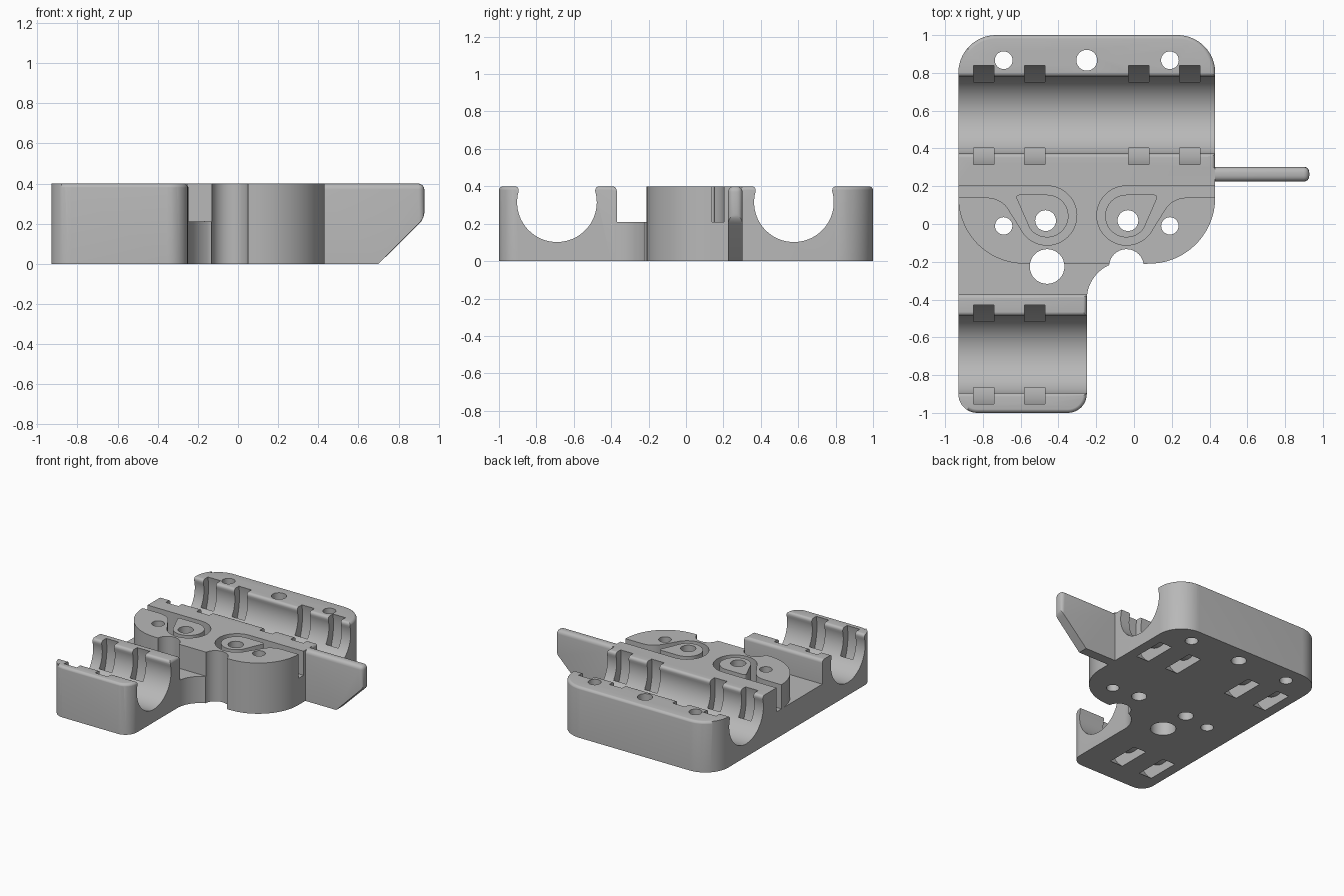
import bpy, bmesh
from math import sin, cos, radians
from mathutils import Vector

cube = bpy.data.objects.get("Cube")
if cube:
    bpy.data.objects.remove(cube, do_unlink=True)

grey = bpy.data.materials.new("light_grey_plastic")
grey.use_nodes = True
COLOUR = (0.48, 0.48, 0.48, 1)
grey.diffuse_color = COLOUR
grey.node_tree.nodes["Principled BSDF"].inputs["Base Color"].default_value = COLOUR

MID = -0.25      # symmetry line of the belt clamp
TOP = 0.4
FLOOR = 0.21     # level of pocket and belt channels


def arc(cx, cy, rx, a0, a1, n=16, ry=None):
    ry = ry or rx
    steps = [radians(a0 + (a1 - a0) * i / n) for i in range(n + 1)]
    return [(cx + rx * cos(a), cy + ry * sin(a)) for a in steps]


def prism(name, pts, lo, hi, axis="z"):
    """Closed profile swept along z (xy points), x (yz points) or y (xz points)."""
    place = {"z": lambda p, d: (p[0], p[1], d),
             "x": lambda p, d: (d, p[0], p[1]),
             "y": lambda p, d: (p[0], d, p[1])}[axis]
    bm = bmesh.new()
    ends = [[bm.verts.new(place(p, d)) for p in pts] for d in (lo, hi)]
    for ring in ends:
        bm.faces.new(ring)
    for i in range(len(pts)):
        j = (i + 1) % len(pts)
        bm.faces.new((ends[0][i], ends[0][j], ends[1][j], ends[1][i]))
    bmesh.ops.recalc_face_normals(bm, faces=bm.faces)
    mesh = bpy.data.meshes.new(name)
    bm.to_mesh(mesh)
    bm.free()
    mesh.materials.append(grey)
    obj = bpy.data.objects.new(name, mesh)
    bpy.context.collection.objects.link(obj)
    return obj


def round_edges(obj, test, width):
    bm = bmesh.new()
    bm.from_mesh(obj.data)
    chosen = [e for e in bm.edges if test(e.verts[0].co, e.verts[1].co)]
    bmesh.ops.bevel(bm, geom=chosen, offset=width, segments=4, profile=0.5, affect="EDGES")
    bm.to_mesh(obj.data)
    bm.free()


def volume(mesh):
    bm = bmesh.new()
    bm.from_mesh(mesh)
    result = bm.calc_volume(signed=True)
    bm.free()
    return result


def cut(target, cutter):
    """Subtract the cutter, taking the first solver that gives a sound solid."""
    before = volume(target.data)
    mod = target.modifiers.new("cut", "BOOLEAN")
    mod.operation = "DIFFERENCE"
    mod.object = cutter
    for solver in ("MANIFOLD", "EXACT", "FLOAT"):
        mod.solver = solver
        bpy.context.view_layer.update()
        graph = bpy.context.evaluated_depsgraph_get()
        mesh = bpy.data.meshes.new_from_object(target.evaluated_get(graph), depsgraph=graph)
        if 0.02 * before < volume(mesh) < before - 1e-7:
            target.data = mesh
            break
    target.modifiers.remove(mod)
    bpy.data.objects.remove(cutter, do_unlink=True)


def mirrored(pts):
    return [(2 * MID - x, y) for x, y in pts]


def box(x0, x1, y0, y1):
    return [(x0, y0), (x1, y0), (x1, y1), (x0, y1)]


# Carriage body: full plan outline
outline = (arc(-0.83, -0.9, 0.1, 180, 270, 10)
           + arc(-0.35, -0.9, 0.1, 270, 360, 10)
           + arc(-0.05, -0.4, 0.2, 180, 116, 12)
           + arc(0.08, 0.14, 0.35, -90, 0, 24)
           + arc(0.23, 0.8, 0.2, 0, 90, 16)
           + arc(-0.73, 0.8, 0.2, 90, 180, 16))
body = prism("carriage_body", outline, 0, TOP)

# Rounded top rims of the two bearing blocks
front_rim = (arc(-0.83, -0.9, 0.101, 180, 270, 10) + arc(-0.35, -0.9, 0.101, 270, 360, 10)
             + [(-0.249, 0), (-0.931, 0)])
rear_rim = ([(-0.931, 0), (0.431, 0)] + arc(0.23, 0.8, 0.201, 0, 90, 16)
            + arc(-0.73, 0.8, 0.201, 90, 180, 16))
for rim, area in ((front_rim, box(-0.88, 0.2, -1.2, -0.38)),
                  (rear_rim, box(-0.88, 0.7, 0.3, 1.2))):
    cutter = prism("rim_cutter", area, 0.35, 0.6)
    shape = prism("rim_shape", rim, 0.1, TOP + 0.001)
    round_edges(shape, lambda a, b: min(a.z, b.z) > TOP, 0.025)
    cut(cutter, shape)
    # drop the part of the cutter above the rounded shape
    cut(cutter, prism("rim_trim", box(-2, 2, -2, 2), TOP + 0.01, 0.7))
    cut(body, cutter)

# Low pocket in front of the clamp block
pocket = ([(-1.1, -0.37), (0.0, -0.37), (-0.05, -0.21)]
          + arc(2 * MID - 0.08, 0.14, 0.35, 270, 180, 24) + [(-1.1, 0.14)])
cut(body, prism("pocket_cutter", pocket, FLOOR, 0.6))

# Rounded front edge of the ridge behind the front bearing
edge = arc(-0.395, TOP - 0.025, 0.025, 0, 90, 5) + [(-0.395, 0.45), (-0.36, 0.45), (-0.36, 0.375)]
cut(body, prism("ridge_round_cutter", edge, -1.1, 0.0, "x"))

# Belt channels with a loop around a teardrop post, one per side
channel = ([(-1.1, 0.14), (-0.78, 0.14)] + arc(-0.78, 0.0, 0.14, 80, 40, 6)
           + arc(-0.46, 0.045, 0.157, 205, 450, 36) + [(-1.1, 0.202)])
post = (arc(-0.46, 0.042, 0.113, 215, 450, 32)
        + arc(-0.608, 0.14, 0.015, 90, 220, 6))
for flip in (list, mirrored):
    cutter = prism("channel_cutter", flip(channel), FLOOR, 0.6)
    cut(cutter, prism("teardrop_post", flip(post), 0.1, 0.7))
    cut(body, cutter)

# Bearing cradles with rounded lips, and curved tie tunnels beneath
SLOTS = (-0.795, -0.525, 0.025, 0.295)
CRADLE_Z, LIP = 0.315, 0.02
for y, slots in ((-0.69, SLOTS[:2]), (0.577, SLOTS)):
    groove = arc(0, CRADLE_Z, 0.213, 164, 376, 48)
    lip_x = groove[-1][0] + LIP
    right_lip = arc(lip_x, TOP - LIP, LIP, 180, 90, 5) + [(lip_x, 0.6)]
    left_lip = [(-px, pz) for px, pz in reversed(right_lip)]
    profile = [(y + px, pz) for px, pz in groove + right_lip + left_lip]
    cut(body, prism("cradle_cutter", profile, -1.1, 0.7, "x"))
    tunnel = (arc(y, CRADLE_Z, 0.27, 150, 390, 40, 0.36)
              + arc(y, CRADLE_Z, 0.2, 390, 150, 40, 0.25))
    for x in slots:
        cut(body, prism("tie_cutter", tunnel, x - 0.055, x + 0.055, "x"))

# Vertical screw holes
holes = [(MID, 0.867, 0.055)]
for side in (-1, 1):
    holes += [(MID + side * 0.44, 0.867, 0.047), (MID + side * 0.44, -0.01, 0.046),
              (MID + side * 0.218, 0.018, 0.055), (MID + side * 0.21, -0.225, 0.092)]
for x, y, r in holes:
    cut(body, prism("hole_cutter", arc(x, y, r, 0, 348.75, 31), -0.2, 0.6))

# Side fin with chamfered lower corner and rounded upper edges
fin = prism("side_fin", [(0.405, 0), (0.7, 0), (0.928, 0.225), (0.928, TOP), (0.405, TOP)],
            0.225, 0.302, "y")
round_edges(fin, lambda a, b: min(a.z, b.z) > 0.2 and max(a.x, b.x) > 0.5, 0.03)

for obj in (body, fin):
    bpy.ops.object.select_all(action="DESELECT")
    obj.select_set(True)
    bpy.context.view_layer.objects.active = obj
    bpy.ops.object.shade_smooth_by_angle(angle=radians(30))
